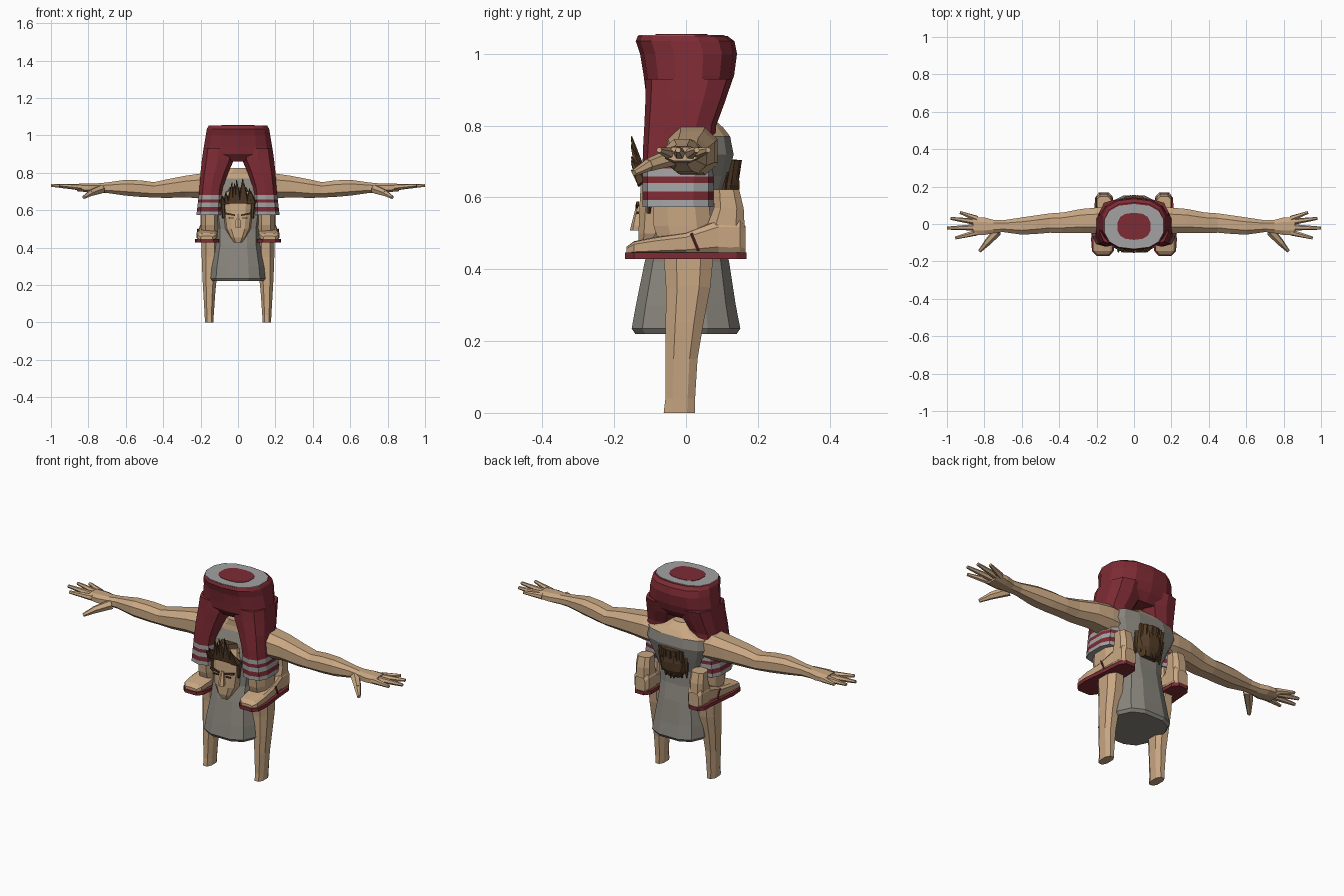
import bpy, bmesh, math, random
from mathutils import Vector

random.seed(4)


def material(name, rgb):
    m = bpy.data.materials.new(name)
    m.diffuse_color = (*rgb, 1)
    return m


SKIN = material("skin", (0.58, 0.385, 0.225))
RED = material("dark red", (0.205, 0.024, 0.034))
SHIRT = material("shirt grey", (0.25, 0.235, 0.205))
TRIM = material("trim grey", (0.36, 0.36, 0.36))
HAIR = material("brown", (0.085, 0.045, 0.02))


def finish(name, bm, mats, rule=None):
    bmesh.ops.recalc_face_normals(bm, faces=bm.faces[:])
    if rule:
        for f in bm.faces:
            f.material_index = rule(f.calc_center_median())
    me = bpy.data.meshes.new(name)
    bm.to_mesh(me)
    bm.free()
    for m in mats:
        me.materials.append(m)
    ob = bpy.data.objects.new(name, me)
    bpy.context.collection.objects.link(ob)
    return ob


def loft(name, rings, mats, axis="z", sides=10, e=0.8, s=1, rule=None):
    """Rings are (t, a0, a1, b0, b1): position on the axis and the extents across it."""
    bm = bmesh.new()
    loops = []
    for t, a0, a1, b0, b1 in rings:
        loop = []
        for i in range(sides):
            w = 2 * math.pi * (i + 0.5) / sides
            c, d = math.cos(w), math.sin(w)
            a = (a0 + a1) / 2 + (a1 - a0) / 2 * math.copysign(abs(c) ** e, c)
            b = (b0 + b1) / 2 + (b1 - b0) / 2 * math.copysign(abs(d) ** e, d)
            x, y, z = {"z": (a, b, t), "x": (t, a, b), "y": (a, t, b)}[axis]
            loop.append(bm.verts.new((s * x, y, z)))
        loops.append(loop)
    for p, q in zip(loops, loops[1:]):
        for i in range(sides):
            j = (i + 1) % sides
            bm.faces.new((p[i], p[j], q[j], q[i]))
    bm.faces.new(loops[0])
    bm.faces.new(loops[-1])
    return finish(name, bm, mats, rule)


def tapers(name, pieces, mat, sides=5):
    """Tapered sticks (start, end, start radius, end radius) joined in one object."""
    bm = bmesh.new()
    for p, q, r0, r1 in pieces:
        p, q = Vector(p), Vector(q)
        vs = bmesh.ops.create_cone(bm, cap_ends=True, segments=sides, radius1=r0,
                                   radius2=r1, depth=(q - p).length)["verts"]
        rot = Vector((0, 0, 1)).rotation_difference((q - p).normalized())
        for v in vs:
            v.co = rot @ v.co + (p + q) / 2
    return finish(name, bm, [mat])


# Shirt torso, turning to skin at the neck
loft("torso", [(0.22, -.14, .14, -.145, .145), (0.235, -.15, .15, -.155, .155),
               (0.3, -.143, .143, -.143, .142), (0.42, -.122, .122, -.118, .123),
               (0.5, -.122, .122, -.095, .105), (0.58, -.135, .135, -.095, .1),
               (0.66, -.165, .165, -.09, .122), (0.72, -.19, .19, -.075, .135),
               (0.77, -.18, .18, -.055, .125), (0.795, -.1, .1, -.05, .105),
               (0.825, -.05, .05, -.05, .07)],
     [SHIRT, SKIN], sides=12, e=0.7, rule=lambda c: int(c.z > 0.775))

# Hips of the shorts and the waist discs
loft("shorts_hips", [(0.86, -.17, .17, -.08, .09), (0.9, -.192, .192, -.113, .12),
                     (0.94, -.186, .186, -.118, .134), (1.0, -.176, .176, -.128, .142),
                     (1.035, -.17, .17, -.14, .135), (1.05, -.16, .16, -.134, .115)],
     [RED], sides=14)
loft("waist_band", [(1.048, -.16, .16, -.132, .107), (1.053, -.16, .16, -.132, .107)],
     [TRIM], sides=14)
loft("waist_opening", [(1.052, -.09, .09, -.085, .06), (1.055, -.09, .09, -.085, .06)],
     [RED], sides=14)

stripes = [0.68, 0.658, 0.64, 0.617, 0.593, 0.573]


def stripe_rule(c):
    """Alternate grey and red below the plain cloth."""
    return sum(c.z < z for z in stripes[:5]) % 2


for s, side in ((1, "right"), (-1, "left")):
    # Shorts leg with striped hem
    rings = [(0.93, .02, .187, -.112, .13), (0.87, .018, .196, -.113, .11),
             (0.8, .05, .203, -.116, .084), (0.73, .075, .207, -.12, .078)]
    for z in stripes:
        k = (0.68 - z) / 0.107
        rings.append((z, .082, .212 + .013 * k, -.121, .076))
    loft(side + "_shorts_leg", rings, [RED, TRIM], s=s, e=0.7, rule=stripe_rule)

    # Bare leg
    loft(side + "_leg", [(0, .13, .178, -.065, .028), (0.04, .128, .18, -.06, .028),
                         (0.15, .12, .187, -.06, .035), (0.25, .11, .193, -.06, .052),
                         (0.35, .1, .197, -.06, .072), (0.43, .1, .197, -.066, .08),
                         (0.52, .1, .2, -.095, .076), (0.62, .1, .2, -.1, .065)],
         [SKIN], s=s, sides=8)

    # Foot, ankle, sole and side mark
    loft(side + "_foot", [(-.166, .135, .2, .44, .462), (-.145, .115, .219, .44, .478),
                          (-.08, .108, .222, .44, .491), (0, .112, .215, .44, .503),
                          (.09, .115, .205, .44, .54), (.15, .115, .203, .44, .54),
                          (.165, .13, .19, .44, .52)], [SKIN], axis="y", s=s, e=0.5)
    loft(side + "_ankle", [(0.46, .115, .205, .02, .166), (0.52, .118, .203, .055, .166),
                           (0.57, .118, .203, .075, .163), (0.622, .122, .2, .075, .15)],
         [SKIN], s=s, sides=8, e=0.7)
    loft(side + "_sole", [(-.17, .13, .2, .428, .447), (-.145, .108, .225, .428, .447),
                          (-.08, .1, .23, .428, .447), (.05, .11, .215, .428, .447),
                          (.14, .112, .208, .428, .447), (.168, .135, .188, .428, .447)],
         [RED], axis="y", sides=4, e=0.02, s=s)
    tapers(side + "_lace", [((s * .215, .015, .5), (s * .213, .035, .452), .004, .004)], RED)

    # Arm and palm
    loft(side + "_arm", [(.1, -.05, .09, .65, .79), (.2, -.055, .092, .658, .8),
                         (.28, -.052, .085, .665, .788), (.38, -.052, .065, .662, .768),
                         (.45, -.05, .06, .665, .752), (.52, -.056, .05, .668, .762),
                         (.6, -.06, .038, .675, .765), (.7, -.045, .022, .69, .75),
                         (.75, -.05, .024, .692, .745), (.8, -.062, .038, .694, .745),
                         (.86, -.06, .04, .7, .742)], [SKIN], axis="x", s=s, sides=8)
    fingers = [((.84, .028), (.93, .062)), ((.85, .012), (.98, .03)),
               ((.85, -.018), (1.0, -.022)), ((.84, -.045), (.955, -.075))]
    pieces = [((s * a[0], a[1], .722), (s * b[0], b[1], .732), .017, .008)
              for a, b in fingers]
    pieces.append(((s * .73, -.04, .712), (s * .79, -.105, .69), .025, .018))
    pieces.append(((s * .785, -.1, .692), (s * .825, -.145, .668), .018, .009))
    tapers(side + "_fingers", pieces, SKIN, 6)

    # Brow, eye and ear
    loft(side + "_brow", [(.015, -.142, -.134, .568, .578), (.07, -.139, -.13, .576, .59)],
         [HAIR], axis="x", sides=4, s=s)
    loft(side + "_eye", [(.022, -.138, -.131, .553, .562), (.05, -.137, -.13, .553, .562)],
         [HAIR], axis="x", sides=4, s=s)
    loft(side + "_ear", [(.06, -.09, .0, .53, .6), (.09, -.08, -.02, .545, .6)],
         [SKIN], axis="x", sides=6, s=s)
    tapers(side + "_sideburn", [((s * .08, -.1, .645), (s * .078, -.105, .555), .014, .006)], HAIR)

# Head with narrow chin, and nose
loft("head", [(0.428, -.025, .025, -.125, .0), (0.455, -.045, .045, -.134, .04),
              (0.5, -.07, .07, -.134, .08), (0.57, -.08, .08, -.132, .11),
              (0.64, -.082, .082, -.128, .13), (0.7, -.07, .07, -.11, .12)],
     [SKIN], sides=12, e=0.5)
loft("nose", [(0.508, -.017, .017, -.156, -.12), (0.522, -.018, .018, -.153, -.12),
              (0.58, -.008, .008, -.138, -.12)], [SKIN], sides=6)

# Hair cap, upswept front spikes and strands down the back
loft("hair_cap", [(0.55, -.05, .05, .02, .125), (0.59, -.075, .075, .0, .147),
                  (0.635, -.087, .087, -.09, .153), (0.68, -.085, .085, -.125, .148),
                  (0.72, -.055, .055, -.11, .12)], [HAIR], sides=12)
strands = []
for i in range(9):
    x = -.08 + .02 * i
    tip = .785 - abs(x) * 1.1 + random.uniform(-.03, .01)
    strands.append(((x, -.12, .64), (x * .95 + random.uniform(-.01, .01), -.152, tip), .02, .002))
    back = .15 - x * x * 5
    strands.append(((x, back - .012, .705), (x * .9, back - .02, .545 + random.uniform(-.01, .03)), .02, .004))
tapers("hair_spikes", strands, HAIR)
